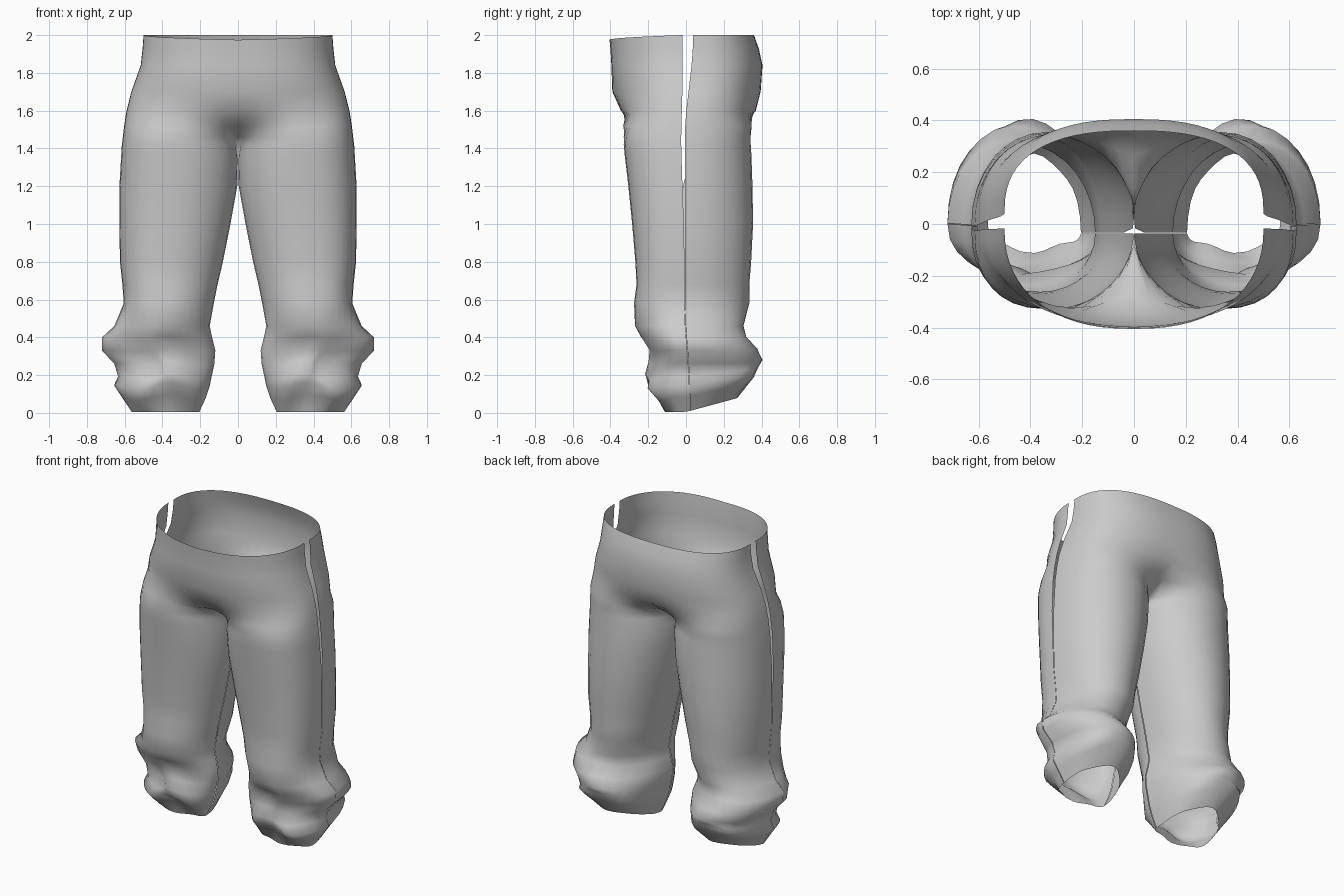
import bpy, bmesh, math

if "Cube" in bpy.data.objects:
    bpy.data.objects.remove(bpy.data.objects["Cube"])

# z, outer x, inner x, front y, back y  (one leg, waist to hem)
ROWS = [
    (2.00, .50, 0, -.405, .36), (1.93, .505, 0, -.40, .385), (1.84, .515, 0, -.395, .405),
    (1.70, .565, 0, -.39, .395), (1.60, .59, 0, -.345, .37), (1.52, .603, 0, -.333, .348),
    (1.46, .61, 0, -.33, .342), (1.42, .615, 0, -.33, .343), (1.37, .618, 0, -.325, .346),
    (1.20, .628, .004, -.305, .352), (1.00, .628, .04, -.285, .355), (.80, .625, .08, -.268, .345),
    (.68, .612, .108, -.262, .335), (.58, .605, .128, -.275, .335), (.46, .655, .15, -.27, .305),
    (.40, .72, .137, -.24, .32), (.33, .72, .12, -.19, .375), (.26, .655, .125, -.19, .40),
    (.19, .635, .14, -.212, .39), (.14, .655, .15, -.21, .385), (.08, .615, .17, -.15, .36),
    (.005, .565, .205, -.10, .26),
]
COLS = 16


def smooth(a, b, t):
    t = min(1, max(0, (t - a) / (b - a)))
    return t * t * (3 - 2 * t)


def power(v, e):
    return math.copysign(abs(v) ** e, v)


def section(row, u, side):
    """x and depth fraction across a panel: u runs from side seam (0) to inner edge (1)."""
    z, xo, xi = row[:3]
    cuff = smooth(.1, .2, z) * (1 - smooth(.36, .56, z))
    # leg section: half loop around the leg, rounder on the inside, fuller at the back of the cuff
    t = math.pi * u
    cx, hw = (xo + xi) / 2, (xo - xi) / 2
    c, s = math.cos(t), max(0, math.sin(t))
    if c < 0:
        ex, ef = 1, 1.02
    elif side < 0:
        ex, ef = .75 + 1.1 * cuff, .85
    else:
        ex, ef = .95, .95 + .05 * cuff
    lx = cx + hw * power(c, ex)
    lf = s ** ef
    if side > 0:
        lf *= 1 + .12 * cuff * c
    # hip section: quarter loop ending on the centre line
    t = math.pi / 2 * u
    tx = xo * max(0, math.cos(t)) ** (.85 if side < 0 else .8)
    tf = max(0, math.sin(t)) ** (.9 if side < 0 else .78)
    # the crotch curve joins both
    w = 1 - smooth(1.36, 1.62, z)
    return tx + (lx - tx) * w, tf + (lf - tf) * w


def panel_point(row, u, side, peak):
    z, yf, yb = row[0], row[3], row[4]
    depth = yf if side < 0 else yb
    # the side seam gapes towards the waist and drifts back in the cuff
    gap = smooth(.8, 1.5, z)
    drift = .018 * (1 - smooth(.1, .5, z)) - .008 * smooth(.3, .6, z) * (1 - smooth(1.4, 1.8, z))
    out_y = drift + ((-.018 * gap) if side < 0 else .002 + .036 * smooth(1.5, 2, z) * gap)
    in_y = -.037 if side < 0 else -.033 + .063 * smooth(1.1, 1.4, z)
    x, f = section(row, u, side)
    f /= peak
    seam = out_y + (in_y - out_y) * u * (1 - smooth(1.36, 1.62, z))
    y = seam + (depth - seam) * f
    # gathered folds in the cuff and a hem that rises to the back
    cuff = 1 - smooth(.12, .5, z)
    bump = math.sin(math.pi * u) * cuff
    z += .02 * bump * math.sin(u * 4 * math.pi + (1 if side < 0 else 2.2)) * smooth(.0, .1, z)
    y += .012 * bump * math.sin(u * 5 * math.pi + z * 22) * side
    z += .27 * max(0, y) * (1 - smooth(.05, .32, z))
    # waistline dips at the front
    if side < 0:
        z -= .025 * u * smooth(1.9, 2, z)
    return x, y, z


def make_panel(name, side):
    bm = bmesh.new()
    grid = []
    for r in ROWS:
        peak = max(section(r, k / 60, side)[1] for k in range(61))
        grid.append([bm.verts.new(panel_point(r, j / COLS, side, peak)) for j in range(COLS + 1)])
    for i in range(len(ROWS) - 1):
        for j in range(COLS):
            quad = [grid[i][j], grid[i][j + 1], grid[i + 1][j + 1], grid[i + 1][j]]
            bm.faces.new(quad if side < 0 else quad[::-1]).smooth = True
    # snap the centre seam so both halves weld
    for r, verts in zip(ROWS, grid):
        if r[2] == 0:
            verts[-1].co.x = 0
    mesh = bpy.data.meshes.new(name)
    bm.to_mesh(mesh)
    bm.free()
    mesh.materials.append(cloth)
    ob = bpy.data.objects.new(name, mesh)
    bpy.context.collection.objects.link(ob)
    mirror = ob.modifiers.new("other_leg", 'MIRROR')
    mirror.use_clip = True
    mirror.merge_threshold = .001


cloth = bpy.data.materials.new("grey_cloth")
cloth.diffuse_color = (.6, .6, .6, 1)
cloth.use_nodes = True
cloth.node_tree.nodes["Principled BSDF"].inputs["Base Color"].default_value = cloth.diffuse_color

make_panel("trouser_front", -1)
make_panel("trouser_back", 1)
